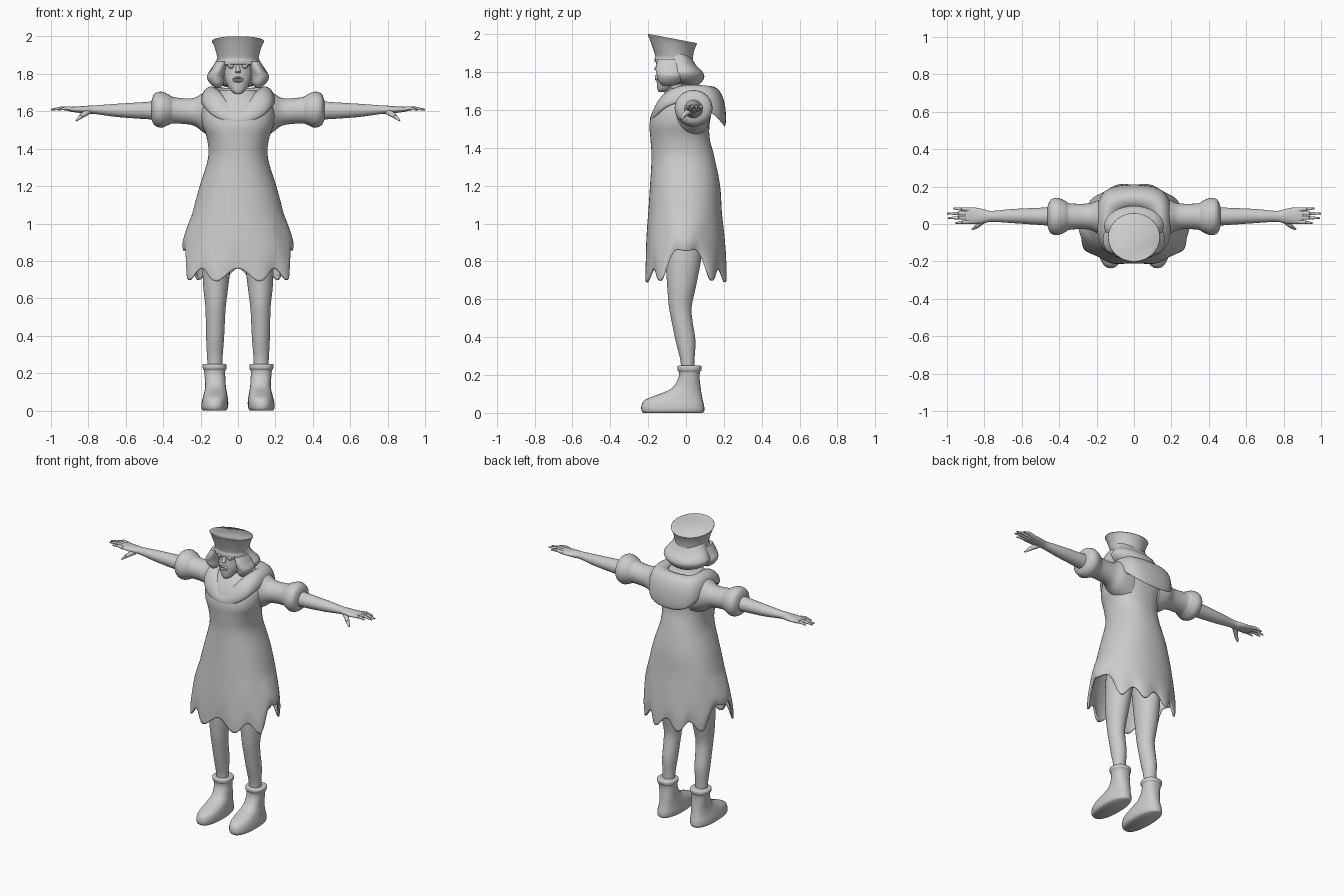
import bpy, bmesh, math
from mathutils import Vector

grey = bpy.data.materials.new("plain grey")
grey.diffuse_color = (0.6, 0.6, 0.6, 1)


def finish(name, bm, angle=50):
    bmesh.ops.recalc_face_normals(bm, faces=bm.faces)
    me = bpy.data.meshes.new(name)
    bm.to_mesh(me)
    bm.free()
    ob = bpy.data.objects.new(name, me)
    bpy.context.collection.objects.link(ob)
    me.materials.append(grey)
    for o in bpy.context.selected_objects:
        o.select_set(False)
    ob.select_set(True)
    bpy.context.view_layer.objects.active = ob
    bpy.ops.object.shade_smooth_by_angle(angle=math.radians(angle))
    return ob


def spline(rows, steps):
    """Catmull-Rom interpolation through the rows."""
    out = []
    for i in range(len(rows) - 1):
        p = [rows[max(i - 1, 0)], rows[i], rows[i + 1], rows[min(i + 2, len(rows) - 1)]]
        for s in range(steps):
            t = s / steps
            out.append([b + 0.5 * t * (c - a + t * (2*a - 5*b + 4*c - d + t * (3*(b - c) + d - a)))
                        for a, b, c, d in zip(*p)])
    return out + [list(rows[-1])]


def loft(name, rows, axis="z", n=32, steps=4, power=2.0, flip=1, warp=None, caps=(True, True), angle=50):
    """Rows are (position, u_min, u_max, v_min, v_max): u, v = x, y along z or y, z along x."""
    bm = bmesh.new()
    rings = []
    for t, u0, u1, v0, v1 in spline(rows, steps):
        ring = []
        for k in range(n):
            a = 2 * math.pi * k / n
            c, s = math.cos(a), math.sin(a)
            u = (u0 + u1) / 2 + (u1 - u0) / 2 * math.copysign(abs(c) ** (2 / power), c)
            v = (v0 + v1) / 2 + (v1 - v0) / 2 * math.copysign(abs(s) ** (2 / power), s)
            p = Vector((u, v, t)) if axis == "z" else Vector((t, u, v))
            if warp:
                p = warp(p, a)
            p.x *= flip
            ring.append(bm.verts.new(p))
        rings.append(ring)
    for r, q in zip(rings, rings[1:]):
        for k in range(n):
            bm.faces.new((r[k], r[(k + 1) % n], q[(k + 1) % n], q[k]))
    for want, ring in zip(caps, (rings[0], rings[-1])):
        if want:
            bm.faces.new(ring)
    return finish(name, bm, angle)


def ball(name, loc, size, seg=20):
    bm = bmesh.new()
    bmesh.ops.create_uvsphere(bm, u_segments=seg, v_segments=seg // 2, radius=1)
    for v in bm.verts:
        v.co = Vector([c * s + l for c, s, l in zip(v.co, size, loc)])
    return finish(name, bm)


def taper(name, a, b, r0, r1):
    a, b = Vector(a), Vector(b)
    bm = bmesh.new()
    bmesh.ops.create_cone(bm, cap_ends=True, segments=10, radius1=r0, radius2=r1, depth=(b - a).length)
    rot = (b - a).to_track_quat("Z", "Y")
    for v in bm.verts:
        v.co = rot @ v.co + (a + b) / 2
    return finish(name, bm)


# Dress with scalloped hem, raised at the sides and wider at the front
def hem(p, a):
    side = abs(math.atan2(math.sin(a), abs(math.cos(a))))
    low = 0.725 - 0.035 * math.cos(10 * a) + 0.165 * math.exp(-(side / 0.36) ** 2)
    f = max(0, min(1, (1.05 - p.z) / 0.35))
    p.x *= 1 - 0.17 * f * math.sin(a)
    w = 1 + 0.03 * f * f * math.cos(10 * a)
    p.x, p.y = p.x * w, p.y * w
    if p.z < 1.05:
        p.z = 1.05 - f * (1.05 - low)
    return p


dress = loft("dress", [
    (0.70, -.285, .285, -.215, .215), (0.78, -.29, .29, -.215, .215), (0.90, -.275, .275, -.21, .205),
    (1.05, -.245, .245, -.20, .19), (1.20, -.205, .205, -.19, .18), (1.35, -.16, .16, -.182, .15),
    (1.45, -.165, .165, -.188, .125), (1.53, -.19, .19, -.192, .125), (1.61, -.195, .195, -.168, .14),
    (1.67, -.165, .165, -.13, .14), (1.715, -.09, .09, -.09, .09)],
    n=100, power=2.2, warp=hem, caps=(False, True))
shell = dress.modifiers.new("thickness", "SOLIDIFY")
shell.thickness = 0.012

# Draped collar: half columns from front to back, inner to outer edge
columns = [
    [(0, -.165, 1.585), (0, -.185, 1.565), (0, -.198, 1.545), (0, -.196, 1.525)],
    [(.05, -.145, 1.65), (.08, -.165, 1.63), (.11, -.178, 1.59), (.11, -.175, 1.55)],
    [(.09, -.09, 1.71), (.14, -.12, 1.70), (.185, -.13, 1.66), (.185, -.13, 1.61)],
    [(.10, -.01, 1.72), (.15, -.02, 1.745), (.195, -.02, 1.71), (.205, -.02, 1.65)],
    [(.10, .05, 1.71), (.15, .09, 1.745), (.195, .12, 1.70), (.205, .12, 1.61)],
    [(.06, .08, 1.71), (.11, .14, 1.74), (.15, .195, 1.67), (.15, .205, 1.52)],
    [(0, .09, 1.71), (0, .15, 1.74), (0, .215, 1.67), (0, .22, 1.50)]]
full = columns + [[(-x, y, z) for x, y, z in c] for c in columns[-2:0:-1]]
bm = bmesh.new()
grid = [[bm.verts.new(p) for p in c] for c in full]
for i, c in enumerate(grid):
    d = grid[(i + 1) % len(grid)]
    for j in range(3):
        bm.faces.new((c[j], d[j], d[j + 1], c[j + 1]))
collar = finish("collar", bm, 80)
m = collar.modifiers.new("thickness", "SOLIDIFY")
m.thickness = 0.022
m = collar.modifiers.new("smooth", "SUBSURF")
m.levels = m.render_levels = 2

# Neck, face and features
loft("neck", [(1.64, -.045, .045, -.12, .0), (1.71, -.038, .038, -.11, -.02), (1.78, -.045, .045, -.12, .0)])
loft("face", [(1.695, -.018, .018, -.145, -.105), (1.715, -.042, .042, -.152, -.07),
              (1.77, -.07, .07, -.155, -.02), (1.83, -.082, .082, -.15, .03), (1.90, -.09, .09, -.15, .03)])
taper("nose", (0, -.135, 1.855), (0, -.158, 1.808), .008, .014)
bm = bmesh.new()
lips = [[bm.verts.new(((.024 + .007 * math.cos(b)) * math.cos(a), -.155 + .008 * math.sin(b),
                       1.77 + (.010 + .006 * math.cos(b)) * math.sin(a)))
         for b in (k * math.pi / 4 for k in range(8))] for a in (k * math.pi / 10 for k in range(20))]
for i in range(20):
    for j in range(8):
        bm.faces.new((lips[i][j], lips[i - 1][j], lips[i - 1][j - 1], lips[i][j - 1]))
finish("lips", bm)

# Bobbed hair flicked outward, with a lower edge dipping at the sides
def bob(p, a):
    p.z += 0.012 * math.cos(2 * a) - 0.05 * (p.y + 0.02)
    return p


loft("hair", [(1.735, -.10, .10, -.07, .04), (1.75, -.14, .14, -.10, .07), (1.785, -.16, .16, -.115, .095),
              (1.815, -.145, .145, -.115, .09), (1.85, -.12, .12, -.12, .055), (1.89, -.105, .105, -.13, .03)],
     warp=bob, n=40)


# Flared hat sloping down to the back
def slope(p, a):
    p.z -= 0.19 * (p.y + 0.07)
    return p


loft("hat", [(1.835, -.115, .115, -.165, .045), (1.855, -.118, .118, -.165, .045), (1.87, -.108, .108, -.163, .035),
             (1.92, -.118, .118, -.18, .04), (1.96, -.132, .132, -.196, .052), (1.972, -.139, .139, -.202, .058),
             (1.977, -.136, .136, -.2, .056)],
     warp=slope, n=48, steps=3)

for s, side in ((1, "left"), (-1, "right")):
    ball(side + "_eye", (s * .037, -.14, 1.845), (.018, .018, .017))
    loft(side + "_hair_lock", [(1.725, .095, .12, -.12, -.07), (1.75, .075, .15, -.145, -.03),
         (1.785, .072, .166, -.155, -.01), (1.82, .068, .145, -.16, -.01), (1.865, .05, .12, -.15, -.02)], flip=s)

    # Sleeve with puffed cuff
    loft(side + "_sleeve", [(.10, -.08, .13, 1.45, 1.71), (.18, -.06, .13, 1.485, 1.70), (.24, -.03, .11, 1.525, 1.67),
         (.34, -.03, .11, 1.535, 1.675), (.37, -.045, .125, 1.528, 1.69), (.41, -.06, .14, 1.512, 1.705),
         (.445, -.05, .13, 1.525, 1.695), (.46, -.02, .10, 1.55, 1.665), (.462, -.005, .085, 1.57, 1.645)],
         axis="x", flip=s)
    # Arm and palm
    loft(side + "_arm", [(.43, -.01, .09, 1.555, 1.655), (.52, -.004, .086, 1.56, 1.648), (.65, .005, .08, 1.57, 1.64),
         (.76, .012, .07, 1.585, 1.632), (.80, .005, .078, 1.587, 1.63), (.85, .0, .088, 1.592, 1.626),
         (.895, .003, .088, 1.598, 1.624), (.905, .01, .08, 1.603, 1.62)], axis="x", n=24, flip=s)
    # Fingers and thumb
    for y0, y1, x in ((.012, .005, .955), (.034, .032, .995), (.056, .056, 1.0), (.077, .083, .965)):
        mid = (s * (x + .88) / 2, (y0 + y1) / 2, 1.617)
        taper(side + "_finger", (s * .88, y0, 1.611), mid, .012, .010)
        taper(side + "_fingertip", mid, (s * x, y1, 1.609), .010, .004)
    taper(side + "_thumb", (s * .80, .025, 1.60), (s * .84, -.012, 1.572), .018, .012)
    taper(side + "_thumb_tip", (s * .84, -.012, 1.572), (s * .865, -.028, 1.55), .012, .005)

    # Leg
    loft(side + "_leg", [(.20, .085, .16, -.025, .045), (.28, .083, .165, -.03, .045), (.38, .075, .17, -.055, .05),
         (.48, .07, .172, -.075, .035), (.56, .065, .175, -.09, .03), (.68, .05, .187, -.10, .055),
         (.85, .03, .19, -.11, .085), (1.05, .01, .17, -.11, .09)], flip=s)
    # Ankle boot with rolled cuff
    loft(side + "_boot", [(.0, .065, .185, -.225, .09), (.012, .055, .195, -.235, .097), (.04, .052, .195, -.235, .095),
         (.07, .055, .188, -.215, .088), (.10, .06, .18, -.14, .082), (.13, .065, .175, -.075, .078),
         (.18, .068, .178, -.042, .072), (.215, .068, .182, -.038, .074), (.225, .062, .188, -.045, .082),
         (.245, .062, .19, -.045, .082), (.25, .07, .18, -.035, .072)], power=2.3, steps=3, flip=s)
